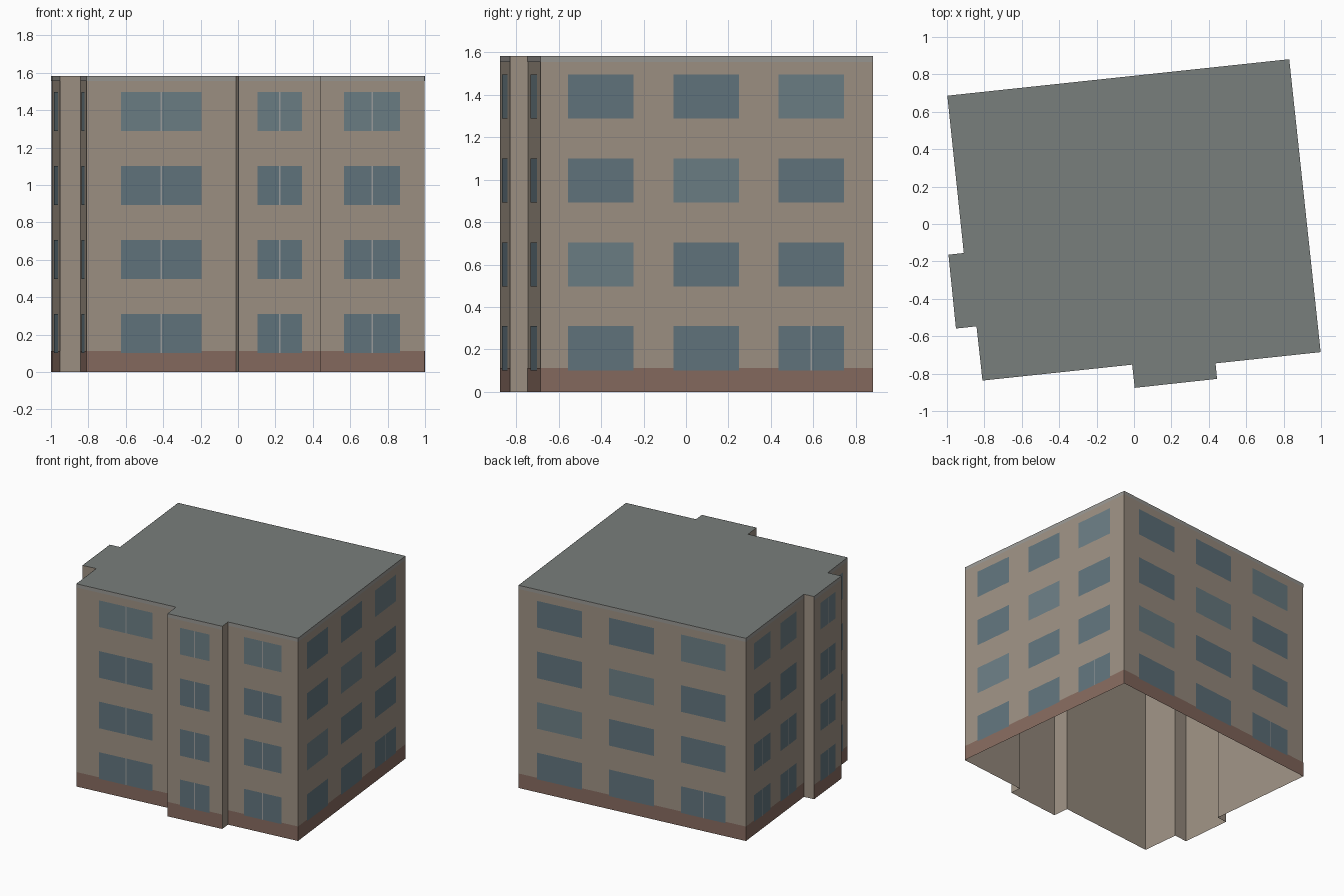
import bpy, bmesh
from mathutils import Vector

if "Cube" in bpy.data.objects:
    bpy.data.objects.remove(bpy.data.objects["Cube"])

H = 1.583
FLOORS = [0.102, 0.497, 0.892, 1.288]   # window sill heights
WIN_H = 0.208

# Footprint, counter-clockwise from the front left corner
PLAN = [(-0.81, -0.837), (-0.01, -0.752), (0.004, -0.876), (0.444, -0.828),
        (0.436, -0.745), (0.998, -0.685), (0.83, 0.881), (-0.998, 0.686),
        (-0.91, -0.155), (-0.992, -0.164), (-0.952, -0.559), (-0.842, -0.547)]


def material(name, rgb):
    m = bpy.data.materials.new(name)
    m.diffuse_color = (*rgb, 1)
    m.use_nodes = True
    m.node_tree.nodes["Principled BSDF"].inputs["Base Color"].default_value = m.diffuse_color
    return m


WALL = material("wall_paint", (0.34, 0.285, 0.23))
BASE = material("plinth_brown", (0.24, 0.145, 0.115))
TRIM = material("trim_grey", (0.32, 0.31, 0.29))
ROOF = material("roof_grey", (0.19, 0.21, 0.2))
GLASS = material("glass_dark", (0.12, 0.175, 0.205))
GLASS_LIGHT = material("glass_light", (0.15, 0.21, 0.235))
BAR = material("bar_grey", (0.33, 0.34, 0.34))


def mesh_object(name, polys, mat):
    bm = bmesh.new()
    for p in polys:
        bm.faces.new([bm.verts.new(v) for v in p])
    bmesh.ops.remove_doubles(bm, verts=bm.verts, dist=1e-5)
    me = bpy.data.meshes.new(name)
    bm.to_mesh(me)
    bm.free()
    me.materials.append(mat)
    ob = bpy.data.objects.new(name, me)
    bpy.context.collection.objects.link(ob)


def panel(i, u0, u1, z0, z1, out=0.0):
    """Upright rectangle on wall i, between fractions u0 and u1 of its length."""
    a, b = Vector(PLAN[i]), Vector(PLAN[(i + 1) % len(PLAN)])
    d = b - a
    n = Vector((d.y, -d.x)).normalized() * out
    p, q = a + d * u0 + n, a + d * u1 + n
    return [(p.x, p.y, z0), (q.x, q.y, z0), (q.x, q.y, z1), (p.x, p.y, z1)]


# Open-bottomed shell and flat roof
mesh_object("walls", [panel(i, 0, 1, 0, H) for i in range(len(PLAN))], WALL)
mesh_object("roof", [[(x, y, H) for x, y in PLAN]], ROOF)

# Window columns per wall; the short return walls stay plain
ONE = [(0.23, 0.767)]
TWO = [(0.14, 0.42), (0.59, 0.87)]
THREE = [(0.082, 0.279), (0.399, 0.596), (0.715, 0.912)]
FACADES = {0: ONE, 2: ONE, 4: ONE, 5: THREE, 6: THREE, 7: TWO, 9: ONE, 11: ONE}

# Painted plinth and roof trim on the main walls
mesh_object("plinth", [panel(i, 0, 1, 0, 0.113, 0.001) for i in FACADES], BASE)
mesh_object("roof_trim", [panel(i, 0, 1, 1.555, H, 0.001) for i in FACADES], TRIM)

# Windows with centre bars
dark, light, bars = [], [], []
for i, cols in FACADES.items():
    length = (Vector(PLAN[(i + 1) % len(PLAN)]) - Vector(PLAN[i])).length
    for c, (u0, u1) in enumerate(cols):
        for r, z in enumerate(FLOORS):
            pale = (r == c + 1) if len(cols) == 3 else (r == 3)
            (light if pale else dark).append(panel(i, u0, u1, z, z + WIN_H, 0.002))
            if len(cols) == 1 or (c == len(cols) - 1 and r == 0) or (len(cols) == 2 and r < 2):
                m, w = (u0 + u1) / 2, 0.004 / length
                bars.append(panel(i, m - w, m + w, z, z + WIN_H, 0.003))
mesh_object("windows", dark, GLASS)
mesh_object("pale_windows", light, GLASS_LIGHT)
mesh_object("window_bars", bars, BAR)
